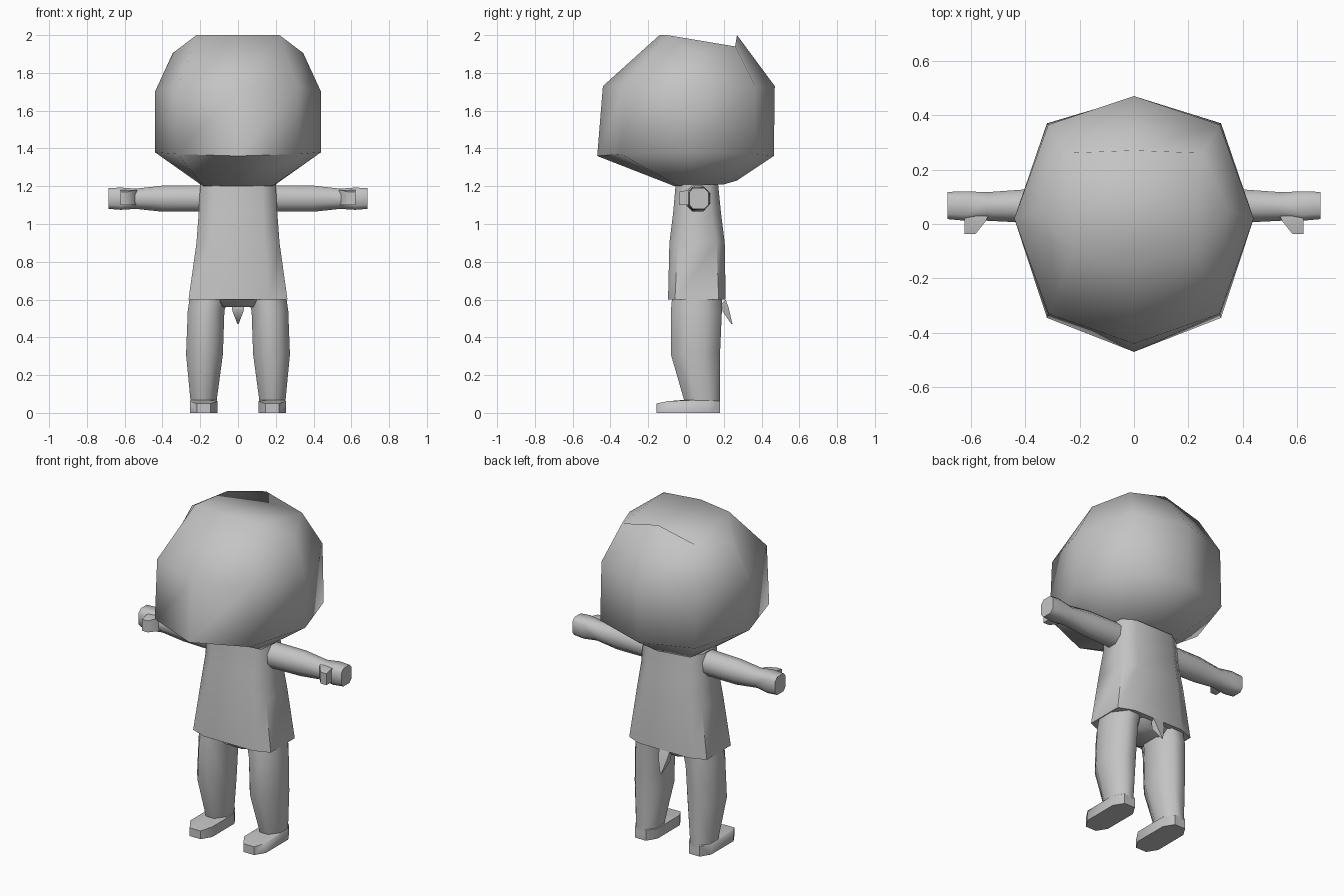
import bpy, bmesh, math
from mathutils import Vector

if "Cube" in bpy.data.objects:
    bpy.data.objects.remove(bpy.data.objects["Cube"])

grey = bpy.data.materials.new("plain grey")
grey.diffuse_color = (0.55, 0.55, 0.55, 1)
grey.use_nodes = True
grey.node_tree.nodes["Principled BSDF"].inputs["Base Color"].default_value = grey.diffuse_color


def loft(name, rings, angle=60):
    """Skin a list of equal-length point rings and cap both ends."""
    bm = bmesh.new()
    vs = [[bm.verts.new(p) for p in r] for r in rings]
    n = len(vs[0])
    for a, b in zip(vs, vs[1:]):
        for i in range(n):
            j = (i + 1) % n
            bm.faces.new((a[i], a[j], b[j], b[i]))
    bm.faces.new(vs[0][::-1])
    bm.faces.new(vs[-1])
    bmesh.ops.recalc_face_normals(bm, faces=bm.faces)
    me = bpy.data.meshes.new(name)
    bm.to_mesh(me)
    bm.free()
    ob = bpy.data.objects.new(name, me)
    bpy.context.collection.objects.link(ob)
    me.materials.append(grey)
    bpy.ops.object.select_all(action='DESELECT')
    bpy.context.view_layer.objects.active = ob
    ob.select_set(True)
    bpy.ops.object.shade_smooth_by_angle(angle=math.radians(angle))
    return ob


def octagon(u0, u1, v0, v1, cu=0.3, cv=0.3):
    """Box u0..u1, v0..v1 with its corners cut by the given fractions."""
    a, b = (u1 - u0) * cu, (v1 - v0) * cv
    return [(u0 + a, v0), (u1 - a, v0), (u1, v0 + b), (u1, v1 - b),
            (u1 - a, v1), (u0 + a, v1), (u0, v1 - b), (u0, v0 + b)]


def level(z, *box):
    return [(u, v, z) for u, v in octagon(*box)]


def upright(x, *box):
    return [(x, u, v) for u, v in octagon(*box)]


def head_ring(front, front_diag, side, back_diag, back):
    """Eight points from five (x, y, z) points of the right half."""
    half = [front_diag, side, back_diag]
    return [front] + half + [back] + [(-x, y, z) for x, y, z in half[::-1]]


# Faceted head
loft("head", [
    head_ring((0, -.06, 1.2), (.18, -.04, 1.2), (.2, .05, 1.21),
              (.17, .2, 1.21), (0, .27, 1.23)),
    head_ring((0, -.47, 1.36), (.32, -.345, 1.37), (.44, .02, 1.38),
              (.32, .37, 1.37), (0, .465, 1.36)),
    head_ring((0, -.44, 1.73), (.315, -.33, 1.73), (.44, .02, 1.70),
              (.315, .365, 1.73), (0, .47, 1.73)),
    head_ring((0, -.14, 2.0), (.22, -.10, 2.0), (.345, .05, 1.905),
              (.25, .26, 1.94), (0, .27, 2.0)),
], 65)

# Torso with a straight hem
loft("torso", [
    level(.6, -.262, .262, -.095, .21, .18, .12),
    level(.9, -.22, .22, -.088, .205, .18, .15),
    level(1.06, -.208, .208, -.068, .185, .18, .2),
    level(1.21, -.2, .2, -.055, .17, .18, .2),
])

# Hips closing the gap between the legs
loft("hips", [
    level(.56, -.1, .1, -.04, .16, .2, .2),
    level(.62, -.16, .16, -.08, .19, .2, .2),
])

# Pointed tail
loft("tail", [
    [(-.035, .19, .58), (.035, .19, .58), (.035, .21, .6), (-.035, .21, .6)],
    [(-.03, .193, .54), (.03, .193, .54), (.03, .225, .56), (-.03, .225, .56)],
    [(-.003, .24, .47), (.003, .24, .47), (.003, .246, .47), (-.003, .246, .47)],
])

for side, s in (("left", -1), ("right", 1)):
    def mirror(rings):
        return [[(s * x, y, z) for x, y, z in r] for r in rings]

    # Leg narrowing to the ankle
    loft(side + "_leg", mirror([
        level(.05, .115, .25, -.005, .18),
        level(.31, .08, .275, -.08, .18),
        level(.54, .072, .266, -.08, .19),
        level(.65, .04, .25, -.07, .19),
    ]))

    # Foot with a rounded toe and low front
    loft(side + "_foot", mirror([
        [(x, y, 0) for x, y in octagon(.108, .255, -.155, .18, .25, .18)],
        [(x, y, .05 + .012 * (y > -.1)) for x, y in
         octagon(.108, .255, -.155, .18, .25, .18)],
        level(.068, .118, .248, -.02, .178),
    ]), 50)

    # Arm with a blunt fist
    loft(side + "_arm", mirror([
        upright(.17, -.01, .13, 1.065, 1.205),
        upright(.40, .005, .127, 1.065, 1.203),
        upright(.54, .012, .117, 1.08, 1.187),
        upright(.62, .012, .12, 1.075, 1.193, .2, .2),
        upright(.685, .018, .118, 1.08, 1.19, .2, .2),
    ]))

    # Thumb pointing forward
    loft(side + "_thumb", mirror([
        [(x, .03, z) for x, z in ((.535, 1.1), (.623, 1.1), (.623, 1.18), (.535, 1.18))],
        [(x, .01, z) for x, z in ((.545, 1.1), (.623, 1.1), (.623, 1.18), (.545, 1.18))],
        [(x, -.037, z) for x, z in ((.583, 1.1), (.623, 1.1), (.623, 1.17), (.583, 1.17))],
    ]))
